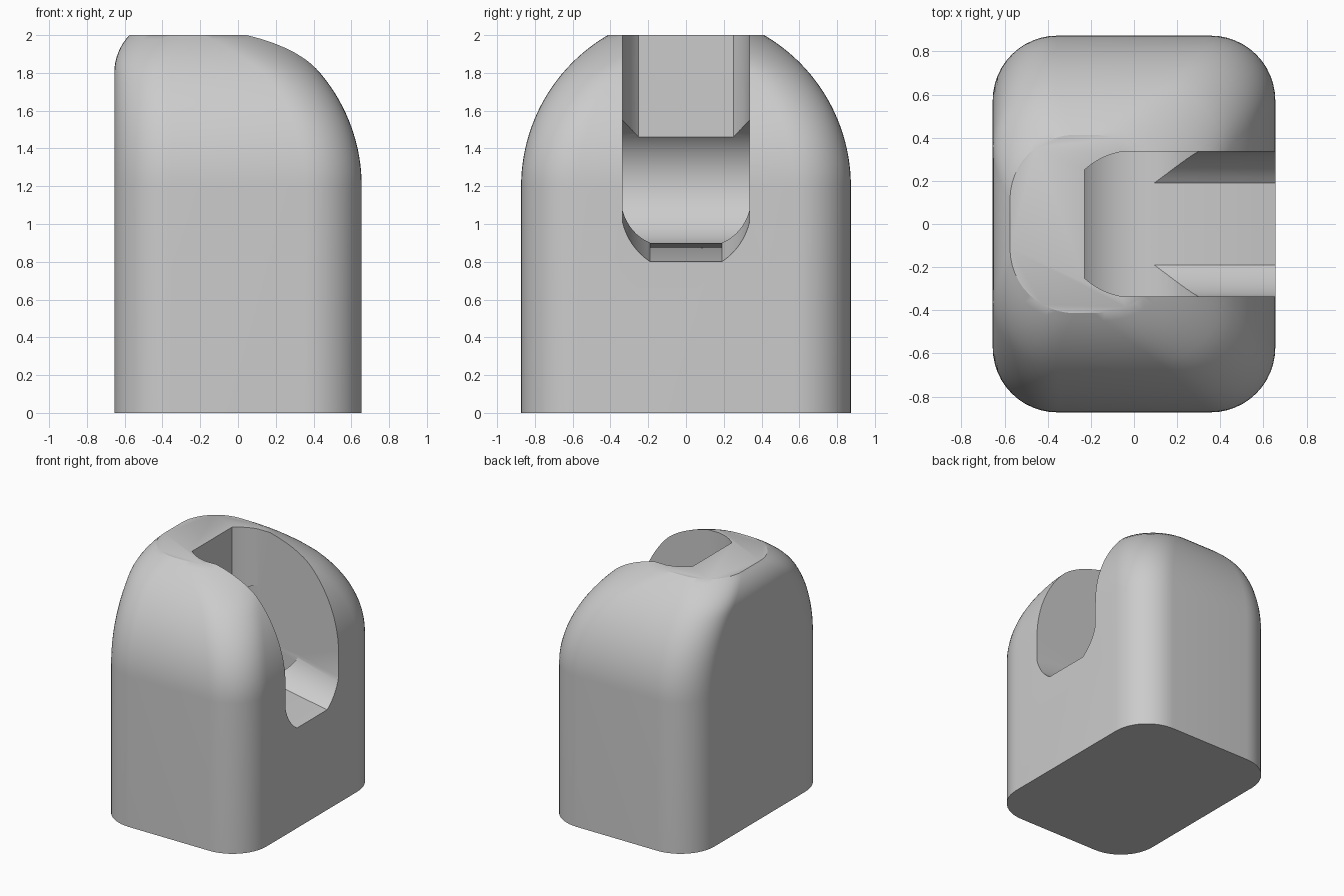
import bpy, bmesh
from math import sin, cos, pi, sqrt, asin

if "Cube" in bpy.data.objects:
    bpy.data.objects.remove(bpy.data.objects["Cube"])

HALF_X, HALF_Y, HEIGHT = 0.655, 0.873, 2.0
SLOT = 0.335          # half width of the slot

grey = bpy.data.materials.new("plain grey")
grey.use_nodes = True
grey.diffuse_color = (0.6, 0.6, 0.6, 1)
grey.node_tree.nodes["Principled BSDF"].inputs["Base Color"].default_value = (0.6, 0.6, 0.6, 1)


def loft(name, rings):
    """Skin equal-length rings of points and cap both ends."""
    bm = bmesh.new()
    loops = [[bm.verts.new(p) for p in ring] for ring in rings]
    n = len(loops[0])
    for a, b in zip(loops, loops[1:]):
        for i in range(n):
            j = (i + 1) % n
            bm.faces.new((a[i], a[j], b[j], b[i]))
    bm.faces.new(loops[0])
    bm.faces.new(loops[-1])
    bmesh.ops.recalc_face_normals(bm, faces=bm.faces)
    mesh = bpy.data.meshes.new(name)
    bm.to_mesh(mesh)
    bm.free()
    obj = bpy.data.objects.new(name, mesh)
    bpy.context.collection.objects.link(obj)
    mesh.materials.append(grey)
    return obj


def inset(z, radius, start):
    """Inward offset of a quarter-round that begins at height start."""
    rise = max(0, z - start)
    return radius - sqrt(radius ** 2 - rise ** 2)


def body_ring(z, steps=12):
    """Rounded rectangle at height z, counter-clockwise."""
    big = inset(z, 0.926, 1.2)
    right, left, side = HALF_X - big, -HALF_X + inset(z, 0.29, 1.8), HALF_Y - big
    r_right = 0.3 + 0.08 * max(0, (z - 1.8) / 0.2)
    r_left = 0.3
    corners = [(right, -1, r_right, -pi / 2), (right, 1, r_right, 0),
               (left, 1, r_left, pi / 2), (left, -1, r_left, pi)]
    ring = []
    for x, sy, r, a0 in corners:
        cx = x - r if x == right else x + r
        cy = sy * (side - r)
        for k in range(steps + 1):
            a = a0 + k * pi / 2 / steps
            ring.append((cx + r * cos(a), cy + r * sin(a), z))
    return ring


# Body: straight lower block under a rounded crown
arc_end = asin((HEIGHT - 1.2) / 0.926)
levels = [0] + [1.2 + 0.926 * sin(arc_end * k / 24) for k in range(25)]
body = loft("body", [body_ring(z) for z in levels])


def slot_outline(radius, cut, steps=8):
    """Rounded nose of a slot as (depth, y) pairs, clipped by a flat end."""
    a0, a1 = asin(sqrt(radius ** 2 - cut ** 2) / radius), asin(SLOT / radius)
    half = [(radius * cos(a0 + (a1 - a0) * k / steps),
             radius * sin(a0 + (a1 - a0) * k / steps)) for k in range(steps + 1)]
    return [(d, -y) for d, y in reversed(half)] + half


# Upright slot, open to the top and to the left side
nose = [(-d, y) for d, y in slot_outline(0.34, 0.23)]
plan = [(1, -SLOT)] + nose + [(1, SLOT)]
upright = loft("upright_slot_cutter", [[(x, y, z) for x, y in plan] for z in (1.217, 2.5)])

# Channel whose floor falls gently towards the open side
under = [(1.205 - d, y) for d, y in slot_outline(0.345, 0.288)]
section = [(1.6, -SLOT)] + under + [(1.6, SLOT)]
channel = loft("channel_cutter", [[(x, y, z - 0.178 * x) for z, y in section]
                                  for x in (0, 1)])

# Round cross-hole at the inner end of the channel
circle = [(0.333 * cos(2 * pi * k / 64), 1.22 + 0.333 * sin(2 * pi * k / 64)) for k in range(64)]
socket = loft("socket_cutter", [[(x, y, z) for x, z in circle] for y in (-SLOT, SLOT)])

for cutter in (upright, channel, socket):
    mod = body.modifiers.new(cutter.name, "BOOLEAN")
    mod.operation, mod.solver, mod.object = "DIFFERENCE", "EXACT", cutter
bpy.context.view_layer.objects.active = body
for mod in list(body.modifiers):
    bpy.ops.object.modifier_apply(modifier=mod.name)
for cutter in (upright, channel, socket):
    bpy.data.objects.remove(cutter)

# Smooth curved walls, crisp rims
bpy.ops.object.select_all(action="DESELECT")
body.select_set(True)
bpy.ops.object.shade_smooth_by_angle(angle=0.5)
